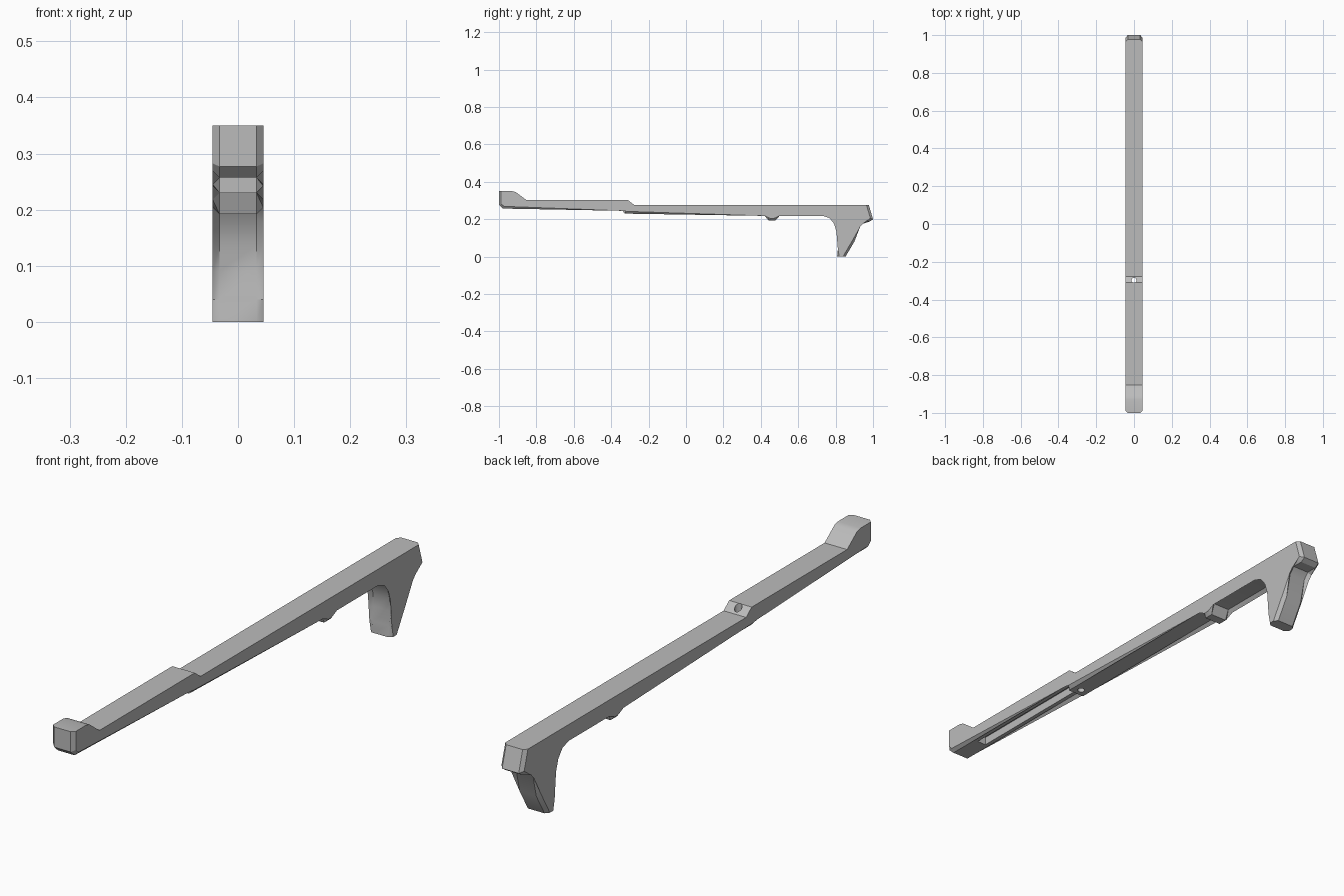
import bpy, bmesh, math
from mathutils import Matrix

cube = bpy.data.objects.get("Cube")
if cube:
    bpy.data.objects.remove(cube, do_unlink=True)

HALF = 0.045      # half the bar thickness

grey = bpy.data.materials.new("plain grey")
grey.use_nodes = True
COLOUR = (0.5, 0.5, 0.5, 1)
grey.diffuse_color = COLOUR
grey.node_tree.nodes["Principled BSDF"].inputs["Base Color"].default_value = COLOUR

# Side outlines as (y, z); top edges stay sharp, the underside is chamfered
top = [(-1, 0.35), (-0.93, 0.35), (-0.91, 0.345), (-0.853, 0.302),
       (-0.31, 0.302), (-0.278, 0.277), (0.977, 0.277)]
back = [(1, 0.2), (0.982, 0.188), (0.94, 0.188), (0.92, 0.165),
        (0.9, 0.08), (0.853, 0)]
hook = [(0.808, 0), (0.812, 0.04), (0.82, 0.09), (0.816, 0.137),
        (0.802, 0.182), (0.775, 0.216), (0.735, 0.23)]
under = [(0.492, 0.23), (0.477, 0.192), (0.443, 0.192), (0.428, 0.23),
         (-0.327, 0.23), (-0.327, 0.257), (-0.978, 0.257), (-1, 0.277)]


def add_object(name, bm):
    bmesh.ops.recalc_face_normals(bm, faces=bm.faces)
    mesh = bpy.data.meshes.new(name)
    bm.to_mesh(mesh)
    bm.free()
    obj = bpy.data.objects.new(name, mesh)
    bpy.context.collection.objects.link(obj)
    mesh.materials.append(grey)
    return obj


def make_bar():
    outline = top + back + hook + under
    bm = bmesh.new()
    sides = [[bm.verts.new((x, y, z)) for y, z in outline] for x in (-HALF, HALF)]
    n = len(outline)
    for side in sides:
        bm.faces.new(side)
    for i in range(n):
        j = (i + 1) % n
        bm.faces.new((sides[0][i], sides[0][j], sides[1][j], sides[1][i]))
    # Chamfer the side edges, except along the top and the hook tip
    tip = len(top) + len(back) - 1
    edges = [bm.edges.get((s[i], s[(i + 1) % n])) for s in sides
             for i in range(len(top) - 1, n) if i != tip]
    bmesh.ops.bevel(bm, geom=edges, offset=0.012, segments=1,
                    affect='EDGES', clamp_overlap=False)
    return add_object("bar_with_hook", bm)


def cut(target, cutter):
    cutter.hide_render = True
    mod = target.modifiers.new(cutter.name, 'BOOLEAN')
    mod.operation = 'DIFFERENCE'
    mod.solver = 'EXACT'
    mod.object = cutter
    bpy.context.view_layer.objects.active = target
    bpy.ops.object.modifier_apply(modifier=mod.name)
    bpy.data.objects.remove(cutter, do_unlink=True)


bar = make_bar()

# Groove below the front arm
bm = bmesh.new()
bmesh.ops.create_cube(bm, size=1, matrix=Matrix.Translation((0, -0.594, 0.262))
                      @ Matrix.Diagonal((0.036, 0.53, 0.05, 1)))
cut(bar, add_object("groove_cutter", bm))

# Pin hole through the step
bm = bmesh.new()
bmesh.ops.create_cone(bm, cap_ends=True, segments=16, radius1=0.013, radius2=0.013,
                      depth=0.3, matrix=Matrix.Translation((0, -0.298, 0.27)))
cut(bar, add_object("pin_hole_cutter", bm))

# Smooth the curved hook, keep the other edges crisp
bpy.ops.object.select_all(action='DESELECT')
bar.select_set(True)
bpy.context.view_layer.objects.active = bar
bpy.ops.object.shade_smooth_by_angle(angle=math.radians(28))
